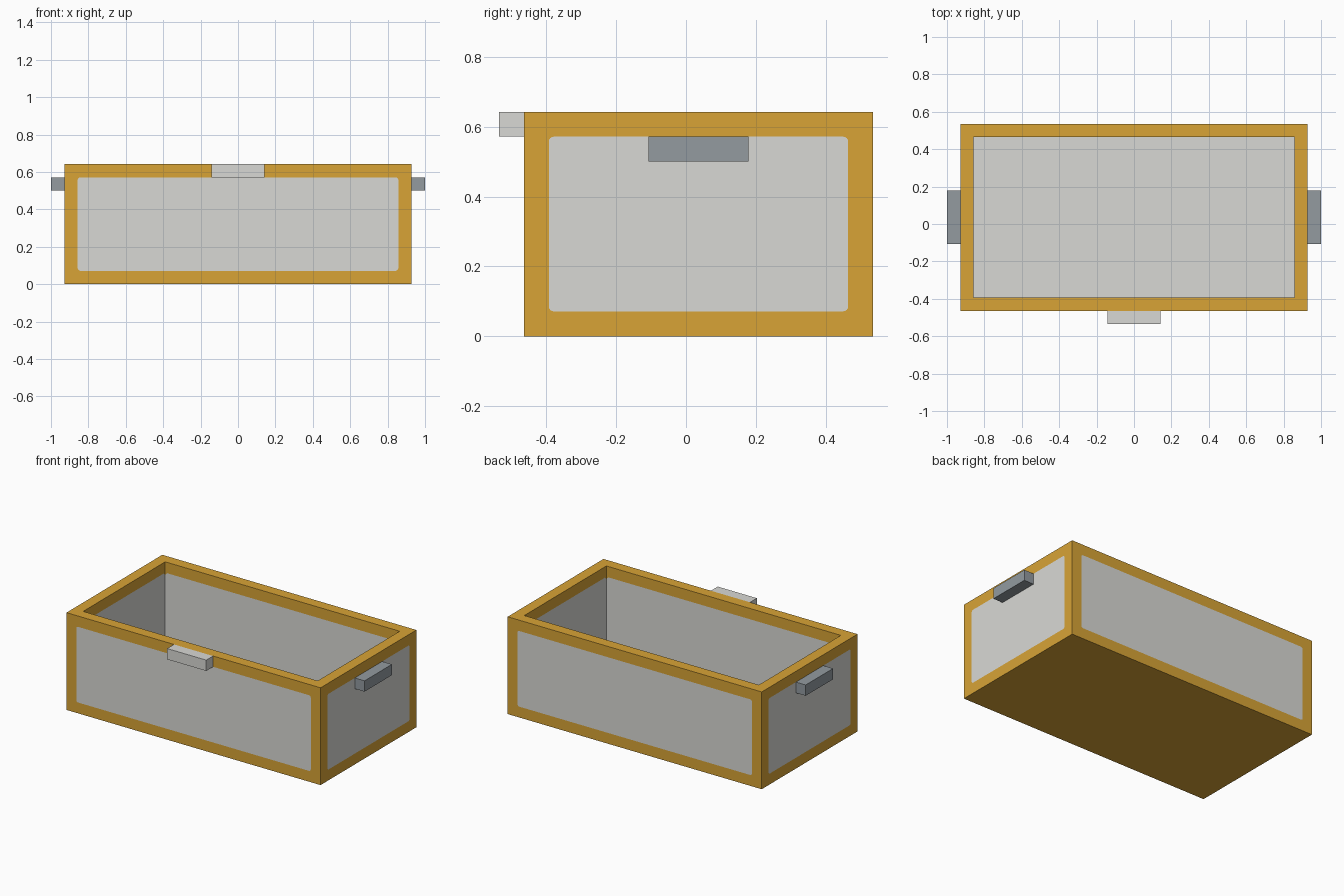
import bpy, bmesh, math
from mathutils import Vector

cube = bpy.data.objects.get("Cube")
if cube:
    bpy.data.objects.remove(cube, do_unlink=True)


def material(name, rgb):
    lin = [((c / 255 + 0.055) / 1.055) ** 2.4 for c in rgb] + [1.0]
    m = bpy.data.materials.new(name)
    m.diffuse_color = lin
    m.use_nodes = True
    m.node_tree.nodes["Principled BSDF"].inputs["Base Color"].default_value = lin
    return m


gold = material("golden wood", (216, 164, 54))
pale = material("pale grey", (217, 217, 213))
steel = material("steel grey", (147, 155, 160))

# Main sizes, all on a grid of one wall thickness
T = 1 / 14
X, Y0, Y1, H = 13 * T, -6.5 * T, 7.5 * T, 9 * T
FLOOR = 0.004               # thin bottom sheet
R = 0.014                   # panel corner radius
UP = Vector((0, 0, 1))


def face(bm, points, mat):
    f = bm.faces.new([bm.verts.new(p) for p in points])
    f.material_index = mat


def outer_wall(bm, a, b):
    """Gold frame around a flush grey panel with rounded corners."""
    along = (b - a).normalized()
    w = (b - a).length
    at = lambda u, v: a + along * u + UP * v
    outer = [at(0, 0), at(w, 0), at(w, H), at(0, H)]
    centres = [(T + R, T + R), (w - T - R, T + R),
               (w - T - R, H - T - R), (T + R, H - T - R)]
    arcs = []
    for i, (u, v) in enumerate(centres):
        angles = [math.pi * (1 + i / 2) + math.pi / 2 * k / 4 for k in range(5)]
        arcs.append([at(u + R * math.cos(t), v + R * math.sin(t)) for t in angles])
    for i in range(4):
        j = (i + 1) % 4
        face(bm, [outer[i], outer[j], arcs[j][0], arcs[i][-1]], 0)
        face(bm, [outer[i]] + arcs[i][::-1], 0)
    face(bm, [p for arc in arcs for p in arc], 1)


def inner_wall(bm, a, b):
    """Grey lining between gold bands, with clipped panel corners."""
    d = (b - a).normalized() * R

    def panel_edge(z, r):
        return [a + UP * (z - r), a + d + UP * z, b - d + UP * z, b + UP * (z - r)]

    low, high = panel_edge(T, -R), panel_edge(H - T, R)
    face(bm, low + high[::-1], 1)
    face(bm, high + [b + UP * H, a + UP * H], 0)
    face(bm, [a + UP * FLOOR, b + UP * FLOOR] + low[::-1], 0)


# Open box: framed walls, rim, lined inside, floor and underside
bm = bmesh.new()
outer = [Vector(p) for p in ((-X, Y0, 0), (X, Y0, 0), (X, Y1, 0), (-X, Y1, 0))]
inner = [Vector((math.copysign(X - T, p.x), p.y + (T if p.y < 0 else -T), 0)) for p in outer]
for i in range(4):
    j = (i + 1) % 4
    outer_wall(bm, outer[i], outer[j])
    inner_wall(bm, inner[i], inner[j])
    face(bm, [p + UP * H for p in (outer[i], outer[j], inner[j], inner[i])], 0)
face(bm, outer[::-1], 0)
face(bm, [p + UP * FLOOR for p in inner], 1)
bmesh.ops.remove_doubles(bm, verts=bm.verts, dist=0.0005)
bmesh.ops.recalc_face_normals(bm, faces=bm.faces)
mesh = bpy.data.meshes.new("drawer_box")
bm.to_mesh(mesh)
bm.free()
mesh.materials.append(gold)
mesh.materials.append(pale)
bpy.context.collection.objects.link(bpy.data.objects.new("drawer_box", mesh))


def block(name, lo, hi, mat):
    lo, hi = Vector(lo), Vector(hi)
    bpy.ops.mesh.primitive_cube_add(size=1, location=(lo + hi) / 2)
    ob = bpy.context.object
    ob.name = ob.data.name = name
    for v in ob.data.vertices:
        v.co *= hi - lo
    ob.data.materials.append(mat)


# Front latch and the two side handles
block("front_latch", (-2 * T, Y0 - T, H - T), (2 * T, Y0, H), pale)
block("left_handle", (X, -1.5 * T, 7 * T), (X + T, 2.5 * T, 8 * T), steel)
block("right_handle", (-X - T, -1.5 * T, 7 * T), (-X, 2.5 * T, 8 * T), steel)
